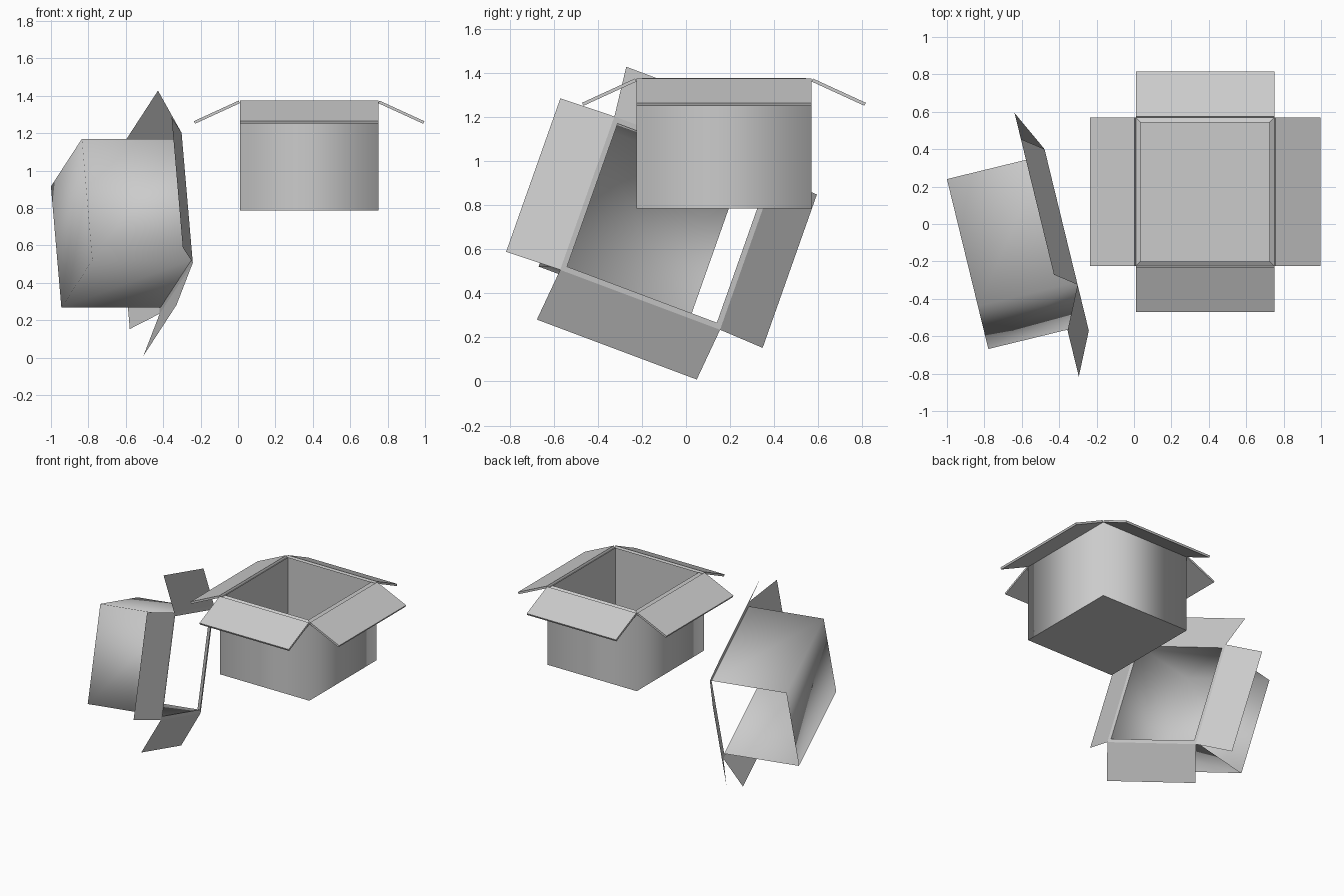
import bpy, bmesh, math
from mathutils import Matrix, Vector

cube = bpy.data.objects.get("Cube")
if cube:
    bpy.data.objects.remove(cube, do_unlink=True)

grey = bpy.data.materials.new("plain_grey")
grey.use_nodes = True
colour = (0.6, 0.6, 0.6, 1)
grey.diffuse_color = colour
grey.node_tree.nodes["Principled BSDF"].inputs["Base Color"].default_value = colour

HX, HY, H = 0.37, 0.397, 0.575       # half width, half depth, height
WALL, FLOOR = 0.025, 0.03
REACH, DROP, THICK = 0.24, 0.11, 0.015


def make(name, bm, frame):
    mesh = bpy.data.meshes.new(name)
    bm.to_mesh(mesh)
    bm.free()
    mesh.materials.append(grey)
    obj = bpy.data.objects.new(name, mesh)
    obj.matrix_world = frame
    bpy.context.collection.objects.link(obj)
    return obj


def ring(bm, inset, z):
    x, y = HX - inset, HY - inset
    return [bm.verts.new((sx * x, sy * y, z))
            for sx, sy in ((-1, -1), (1, -1), (1, 1), (-1, 1))]


def bridge(bm, a, b, smooth, skip=()):
    for i in range(4):
        if i not in skip:
            j = (i + 1) % 4
            bm.faces.new((a[i], a[j], b[j], b[i])).smooth = smooth


def full_shell(name, frame):
    bm = bmesh.new()
    base, top = ring(bm, 0, 0), ring(bm, 0, H)
    lip, floor = ring(bm, WALL, H + THICK), ring(bm, WALL, FLOOR)
    bm.faces.new(base[::-1])
    bridge(bm, base, top, True)          # softly shaded outside
    bridge(bm, top, lip, False)
    bridge(bm, lip, floor, False)
    bm.faces.new(floor)
    for loop in (base, top):
        for i in range(4):
            bm.edges.get((loop[i], loop[(i + 1) % 4])).smooth = False
    return make(name, bm, frame)


def lining_shell(name, frame):
    # thin lining with one side left open
    bm = bmesh.new()
    top, lip = ring(bm, 0, H), ring(bm, WALL, H)
    floor = ring(bm, WALL, FLOOR)
    bridge(bm, top, lip, False)
    bridge(bm, lip, floor, True, skip=(0,))
    bm.faces.new(floor).smooth = True
    for i in range(4):
        bm.edges.get((lip[i], lip[(i + 1) % 4])).smooth = False
    return make(name, bm, frame)


def flaps(prefix, frame, solid):
    # one sloping flap per side, hinged on the rim
    for side, turn, out, half in (("front", -90, HY, HX), ("right", 0, HX, HY),
                                  ("back", 90, HY, HX), ("left", 180, HX, HY)):
        bm = bmesh.new()
        quad = [bm.verts.new(p) for p in (
            (out, -half, H), (out + REACH, -half, H - DROP),
            (out + REACH, half, H - DROP), (out, half, H))]
        face = bm.faces.new(quad)
        if solid:
            grown = bmesh.ops.extrude_face_region(bm, geom=[face])["geom"]
            verts = [v for v in grown if isinstance(v, bmesh.types.BMVert)]
            slope = Vector((DROP, 0, REACH)).normalized() * THICK
            bmesh.ops.translate(bm, verts=verts, vec=slope)
            bmesh.ops.recalc_face_normals(bm, faces=bm.faces)
        spin = Matrix.Rotation(math.radians(turn), 4, "Z")
        make(prefix + "_" + side + "_flap", bm, frame @ spin)


# upright carton
upright = Matrix.Translation((0.38, 0.172, 0.785))
full_shell("upright_carton_shell", upright)
flaps("upright_carton", upright, True)

# carton lying on its side, mouth towards +x
yaw, roll = math.radians(13.7), math.radians(20)
mouth = Vector((math.cos(yaw), math.sin(yaw), 0))
across = Vector((-math.sin(yaw), math.cos(yaw), 0))
up = Vector((0, 0, 1))
e1 = across * math.cos(roll) - up * math.sin(roll)
e2 = across * math.sin(roll) + up * math.cos(roll)
tipped = Matrix((e2, -e1, mouth)).transposed().to_4x4()
tipped.translation = Vector((-0.36, -0.085, 0.718)) - mouth * H
lining_shell("tipped_carton_lining", tipped)
flaps("tipped_carton", tipped, False)
